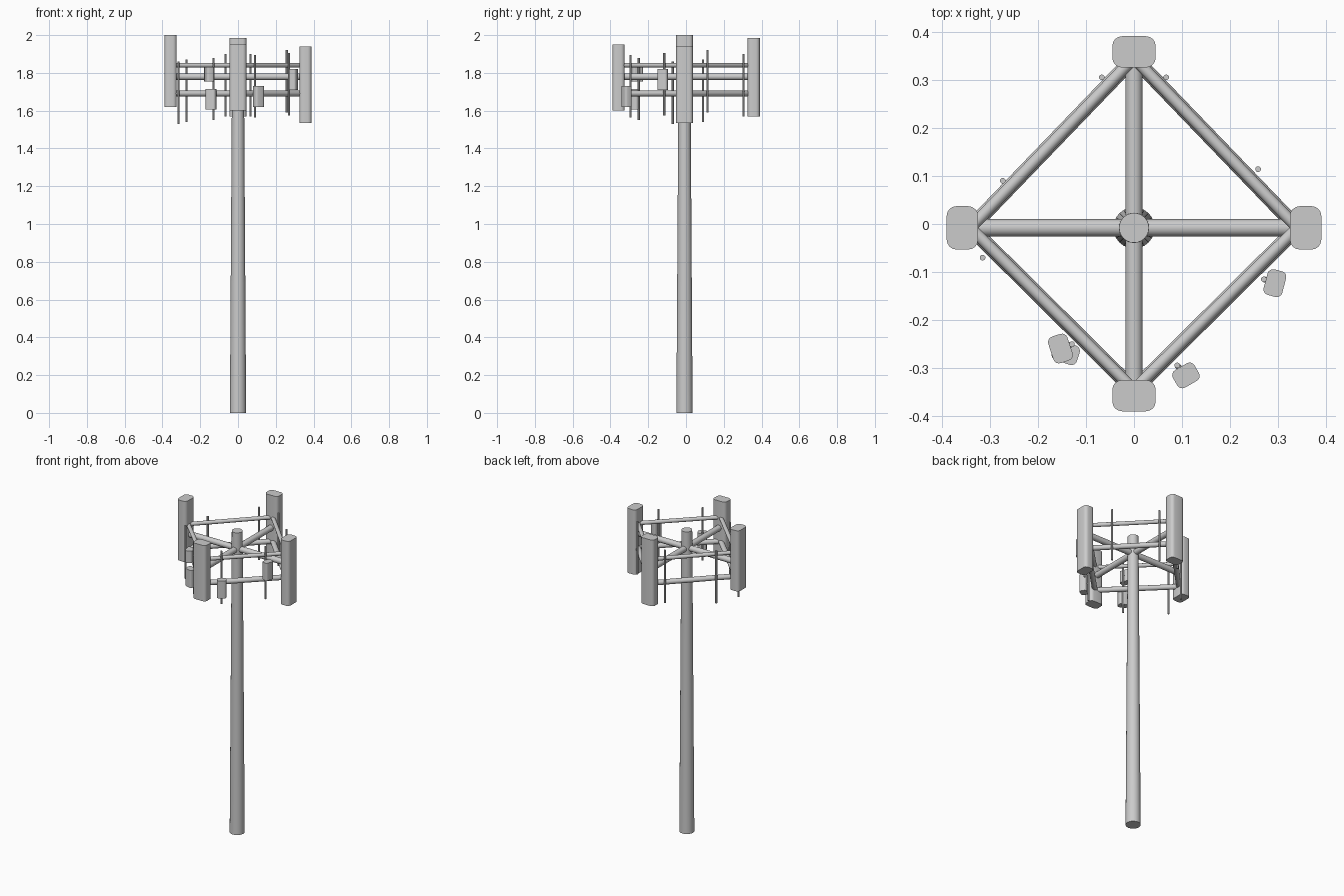
import bpy, bmesh
from math import cos, sin, pi, radians
from mathutils import Vector, Matrix

if "Cube" in bpy.data.objects:
    bpy.data.objects.remove(bpy.data.objects["Cube"])

CY = -0.008  # mast axis sits slightly off the model centre


def add_object(name, bm, smooth=True):
    mesh = bpy.data.meshes.new(name)
    bm.to_mesh(mesh)
    bm.free()
    ob = bpy.data.objects.new(name, mesh)
    bpy.context.collection.objects.link(ob)
    if smooth:
        bpy.ops.object.select_all(action='DESELECT')
        ob.select_set(True)
        bpy.context.view_layer.objects.active = ob
        bpy.ops.object.shade_smooth_by_angle(angle=radians(35))
    return ob


def tube(name, a, b, r1, r2=None, sides=16):
    a, b = Vector(a), Vector(b)
    d = b - a
    bm = bmesh.new()
    bmesh.ops.create_cone(bm, cap_ends=True, segments=sides, radius1=r1,
                          radius2=r2 or r1, depth=d.length)
    rot = d.to_track_quat('Z', 'Y').to_matrix().to_4x4()
    bm.transform(Matrix.Translation((a + b) / 2) @ rot)
    return add_object(name, bm)


def rounded_box(name, x, y, z0, z1, w, d, r, turn=0, steps=4):
    """Vertical prism with a rounded rectangular cross-section."""
    bm = bmesh.new()
    verts = []
    for q, (sx, sy) in enumerate(((1, 1), (-1, 1), (-1, -1), (1, -1))):
        for i in range(steps + 1):
            t = (q + i / steps) * pi / 2
            verts.append(bm.verts.new((sx * (w / 2 - r) + r * cos(t),
                                       sy * (d / 2 - r) + r * sin(t), 0)))
    base = bm.faces.new(verts)
    top = bmesh.ops.extrude_face_region(bm, geom=[base])
    bmesh.ops.translate(bm, vec=(0, 0, z1 - z0),
                        verts=[g for g in top['geom'] if isinstance(g, bmesh.types.BMVert)])
    bmesh.ops.recalc_face_normals(bm, faces=bm.faces)
    bm.transform(Matrix.Translation((x, y, z0)) @ Matrix.Rotation(radians(turn), 4, 'Z'))
    return add_object(name, bm)


# Tapered mast
tube("mast", (0, CY, 0), (0, CY, 1.89), 0.043, 0.031, 24)

# Cross arms carrying the head frame
tube("cross_arm_x", (-0.345, CY, 1.78), (0.345, CY, 1.78), 0.018)
tube("cross_arm_y", (0, -0.345, 1.78), (0, 0.345, 1.78), 0.018)

# Two levels of rails forming a square between the panels
corners = [(0.34, CY), (0, 0.345), (-0.34, CY), (0, -0.345)]
for level, z, r in (("upper", 1.84, 0.012), ("lower", 1.69, 0.0155)):
    for i in range(4):
        a, b = corners[i], corners[(i + 1) % 4]
        tube(f"{level}_rail_{i}", (*a, z), (*b, z), r)

# Tall antenna panels at the four corners
for name, x, y, z0, z1, turn in (("right", 0.357, CY, 1.535, 1.94, 90),
                                 ("back", 0, 0.358, 1.57, 1.985, 0),
                                 ("left", -0.357, CY, 1.62, 2.0, 90),
                                 ("front", 0, -0.357, 1.60, 1.95, 0)):
    rounded_box(f"{name}_panel", x, y, z0, z1, 0.09, 0.065, 0.02, turn)

# Thin vertical mounting rods: x, y, top height
rods = [(-0.315, -0.07, 1.86), (-0.273, 0.09, 1.87), (-0.129, -0.25, 1.88),
        (-0.067, 0.305, 1.90), (0.067, 0.305, 1.90), (0.09, -0.294, 1.895),
        (0.258, 0.114, 1.92), (0.27, -0.115, 1.905)]
for i, (x, y, z) in enumerate(rods):
    tube(f"mounting_rod_{i}", (x, y, z - 0.33), (x, y, z), 0.006, sides=10)

# Small equipment boxes: x, y, bottom, top, width, depth, turn
boxes = [(-0.142, -0.268, 1.605, 1.715, 0.055, 0.042, -18),
         (-0.153, -0.259, 1.755, 1.83, 0.058, 0.042, 108),
         (0.108, -0.315, 1.62, 1.73, 0.052, 0.042, 30),
         (0.293, -0.123, 1.71, 1.82, 0.055, 0.04, 75)]
for i, (x, y, z0, z1, w, d, turn) in enumerate(boxes):
    rounded_box(f"equipment_box_{i}", x, y, z0, z1, w, d, 0.012, turn)
    # Short bracket from the box to its rod
    near = rods[(2, 2, 5, 7)[i]]
    zm = (z0 + z1) / 2
    tube(f"box_bracket_{i}", (x, y, zm), (near[0], near[1], zm), 0.006, sides=8)
